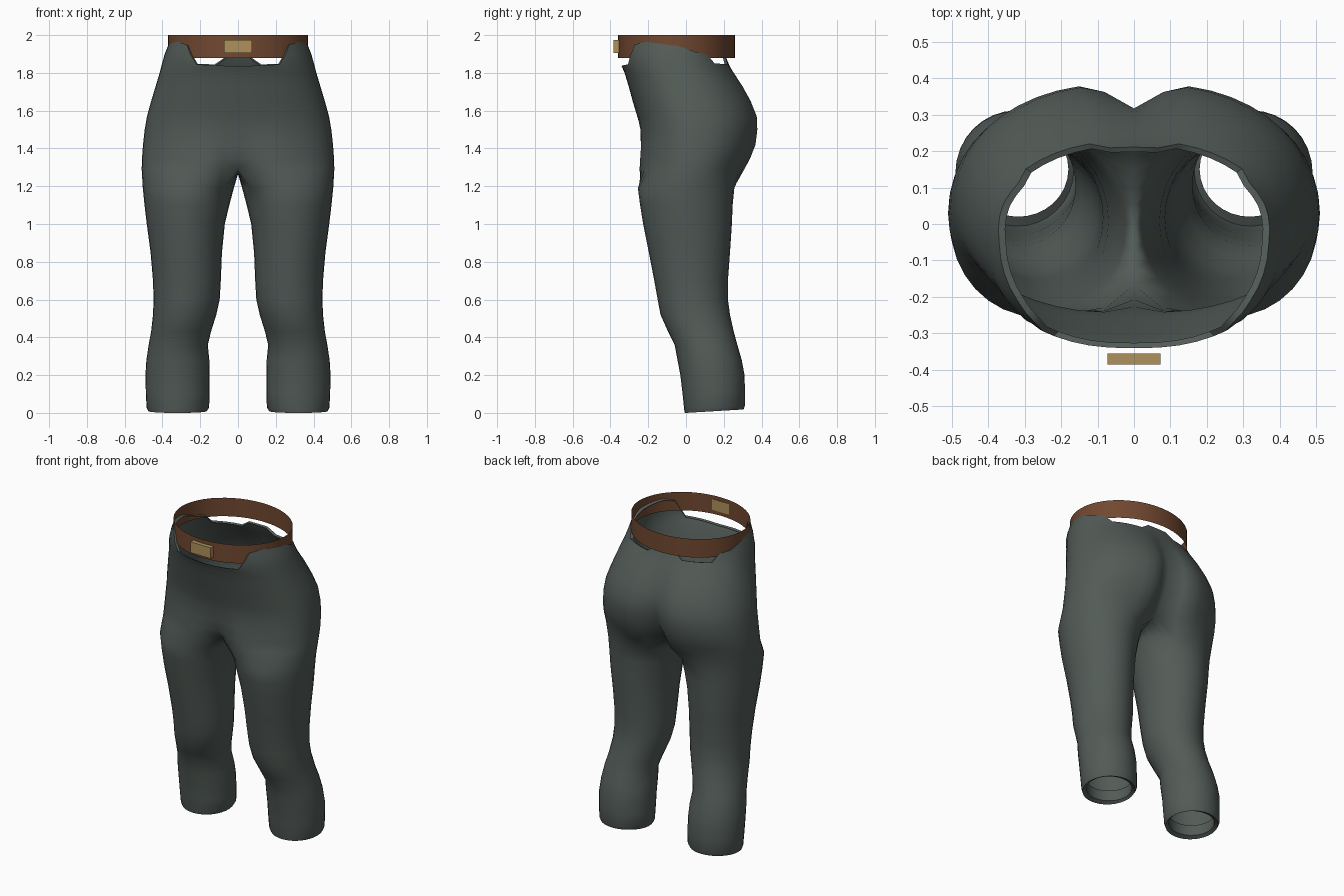
import bpy, bmesh, math
from mathutils import Matrix

if "Cube" in bpy.data.objects:
    bpy.data.objects.remove(bpy.data.objects["Cube"])

K, M = 24, 7          # outer segments of each half ring, inner-thigh points


def material(name, rgb):
    m = bpy.data.materials.new(name)
    m.diffuse_color = (*rgb, 1)
    m.use_nodes = True
    m.node_tree.nodes["Principled BSDF"].inputs["Base Color"].default_value = m.diffuse_color
    return m


def make_object(name, bm, mat):
    me = bpy.data.meshes.new(name)
    bm.to_mesh(me)
    bm.free()
    me.materials.append(mat)
    ob = bpy.data.objects.new(name, me)
    bpy.context.collection.objects.link(ob)
    bpy.context.view_layer.objects.active = ob
    ob.select_set(True)
    bpy.ops.object.shade_smooth_by_angle(angle=math.radians(50))
    ob.select_set(False)
    return ob


def lookup(table, v):
    """Linear interpolation in rows whose first entry is the key."""
    if v <= table[0][0]:
        return table[0][1:]
    for a, b in zip(table, table[1:]):
        if v <= b[0]:
            f = (v - a[0]) / (b[0] - a[0])
            return [p + (q - p) * f for p, q in zip(a[1:], b[1:])]
    return table[-1][1:]


def spow(v, p):
    return math.copysign(abs(v) ** p, v)


# leg sections: z, inner x, outer x, front y, back y
LEG = [(0.08, .18, .455, .02, .28), (0.012, .18, .455, .02, .28),
       (0.0, .165, .475, -.006, .305), (0.02, .153, .484, -.01, .312),
       (0.1, .15, .488, -.018, .312), (0.2, .15, .49, -.03, .31),
       (0.28, .152, .485, -.045, .295), (0.36, .16, .473, -.06, .272),
       (0.43, .143, .46, -.095, .253), (0.52, .115, .45, -.135, .233),
       (0.6, .097, .447, -.15, .222), (0.7, .091, .45, -.168, .222),
       (0.85, .085, .463, -.197, .233), (1.0, .07, .483, -.227, .243),
       (1.1, .046, .495, -.243, .247), (1.19, .022, .504, -.255, .256)]
# hip sections: z, outer x, front y, back y, middle y, front crease, back crease
HIP = [(1.29, .51, -.256, .32, .03, .09, .13), (1.35, .508, -.252, .352, .04, .045, .115),
       (1.42, .503, -.247, .38, .045, .02, .10), (1.5, .494, -.246, .39, .045, .008, .085),
       (1.57, .482, -.258, .387, .035, 0, .07), (1.65, .46, -.282, .355, .015, 0, .05),
       (1.73, .436, -.304, .31, -.01, 0, .03), (1.8, .415, -.325, .26, -.03, 0, .012),
       (1.85, .402, -.347, .225, -.045, 0, 0), (1.9, .388, -.352, .205, -.05, 0, 0),
       (1.97, .36, -.355, .2, -.05, 0, 0)]
# waist edge: angle from the front in degrees, height
RIM = [(0, 1.835), (31, 1.845), (38, 1.9), (45, 1.95), (60, 1.965), (90, 1.945),
       (112, 1.91), (127, 1.9), (135, 1.85), (165, 1.845), (172, 1.885), (180, 1.885)]


def leg_ring(row):
    z, xi, xo, yf, yb = row
    a = .75
    angles = [-a + (math.pi + 2 * a) * k / K for k in range(K + 1)]
    angles += [math.pi + a + (math.pi - 2 * a) * j / (M + 1) for j in range(1, M + 1)]
    pts = []
    for t in angles:
        x = (xi + xo) / 2 + (xo - xi) / 2 * math.sin(t)
        y = (yf + yb) / 2 - (yb - yf) / 2 * math.cos(t)
        pts.append((x, y, z + (.06 * max(y, 0) if z < .15 else 0)))
    return pts


def hip_point(t, z):
    xo, yf, yb, ym, cf, cb = lookup(HIP, z)
    if t in (0, math.pi):
        x = 0
    else:
        x = xo * spow(math.sin(t), .88)
    c = spow(math.cos(t), .92)
    front = c > 0
    y = ym - c * ((ym - yf) if front else (yb - ym))
    dent = math.exp(-(x / .075) ** 2) * (cf if front else cb)
    return (x, y + dent if front else y - dent, z)


# trousers: leg tube, crotch seam and hip half rings, mirrored across x
bm = bmesh.new()
ts = [math.pi * k / K for k in range(K + 1)]
rings = [[bm.verts.new(p) for p in leg_ring(r)] for r in LEG]

crotch = [hip_point(t, 1.29) for t in ts]
y0, y1 = crotch[-1][1], crotch[0][1]
for j in range(1, M + 1):
    f = j / (M + 1)
    crotch.append((0, y0 + (y1 - y0) * f, 1.29 - .025 * math.sin(math.pi * f)))
rings.append([bm.verts.new(p) for p in crotch])
for lo, hi in zip(rings, rings[1:]):
    n = len(lo)
    for i in range(n):
        j = (i + 1) % n
        bm.faces.new((lo[i], lo[j], hi[j], hi[i]))

hips = [rings[-1][:K + 1]]
for row in HIP[1:8]:
    hips.append([bm.verts.new(hip_point(t, row[0])) for t in ts])
for f in (.35, .7, 1):
    hips.append([bm.verts.new(hip_point(t, 1.8 + f * (lookup(RIM, math.degrees(t))[0] - 1.8)))
                 for t in ts])
# narrow fold turned inwards along the waist edge
hips.append([bm.verts.new((v.co.x * .95, -.05 + (v.co.y + .05) * .95, v.co.z - .006))
             for v in hips[-1]])
for lo, hi in zip(hips, hips[1:]):
    for i in range(K):
        bm.faces.new((lo[i], lo[i + 1], hi[i + 1], hi[i]))

cloth = material("dark grey green cloth", (.085, .105, .095))
trousers = make_object("trousers", bm, cloth)
mirror = trousers.modifiers.new("mirror", 'MIRROR')
mirror.use_clip = True
mirror.merge_threshold = .0005

# belt: thin open oval band
bm = bmesh.new()
bmesh.ops.create_cone(bm, cap_ends=False, segments=48, radius1=1, radius2=1, depth=.12,
                      matrix=Matrix.Translation((0, -.05, 1.94)) @ Matrix.Diagonal((.37, .31, 1, 1)))
make_object("belt", bm, material("brown leather", (.165, .065, .03)))

# buckle: flat block at the front of the belt
bm = bmesh.new()
bmesh.ops.create_cube(bm, size=1, matrix=Matrix.Translation((0, -.37, 1.94))
                      @ Matrix.Diagonal((.146, .03, .07, 1)))
make_object("buckle", bm, material("dull brass", (.43, .285, .105)))
